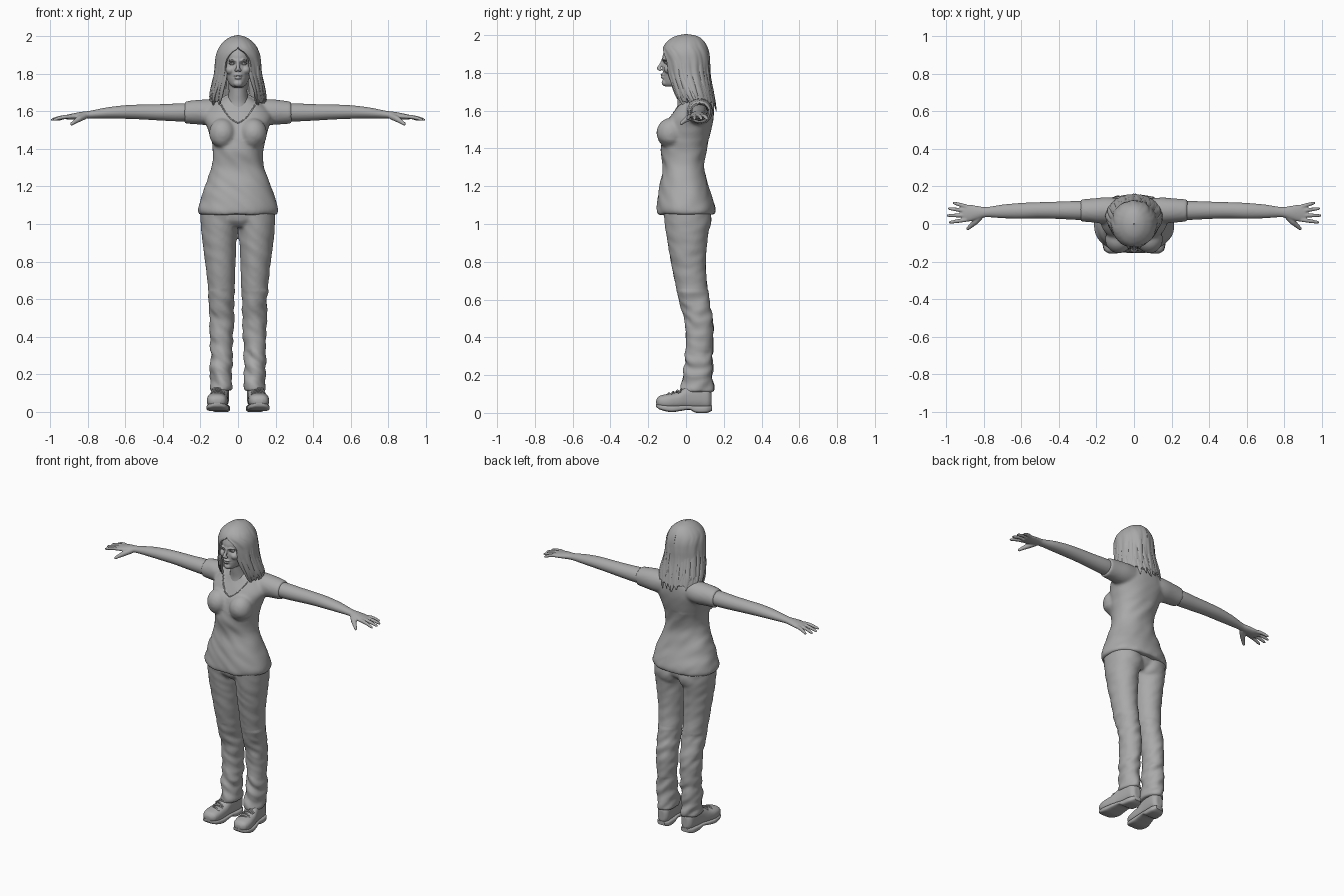
import bpy, bmesh, random
from math import sin, cos, pi, asin, exp
from mathutils import Vector, Matrix, noise
from mathutils.bvhtree import BVHTree

random.seed(4)
if "Cube" in bpy.data.objects:
    bpy.data.objects.remove(bpy.data.objects["Cube"])

GREY = bpy.data.materials.new("plain_grey")
GREY.use_nodes = True
GREY.diffuse_color = (.4, .4, .4, 1)
GREY.node_tree.nodes["Principled BSDF"].inputs["Base Color"].default_value = GREY.diffuse_color


def sample(keys, t):
    """Smooth interpolation of rows by their first value."""
    i = max([0] + [k for k in range(len(keys) - 1) if keys[k][0] <= t])
    row = lambda k: keys[min(max(k, 0), len(keys) - 1)]
    p, a, b, n = row(i - 1), row(i), row(i + 1), row(i + 2)
    h = b[0] - a[0]
    s = min(max((t - a[0]) / h, 0), 1)
    out = []
    for j in range(1, len(a)):
        ma = (b[j] - p[j]) / (b[0] - p[0]) * h
        mb = (n[j] - a[j]) / (n[0] - a[0]) * h
        d = b[j] - a[j]
        out.append(a[j] + s * (ma + s * (3 * d - 2 * ma - mb + s * (ma + mb - 2 * d))))
    return out


def skin(bm, rings):
    """Closed surface through rings of points."""
    rows = [[bm.verts.new(p) for p in r] for r in rings]
    n = len(rows[0])
    for r, q in zip(rows, rows[1:]):
        for i in range(n):
            bm.faces.new((r[i], r[(i + 1) % n], q[(i + 1) % n], q[i]))
    bm.faces.new(rows[0][::-1])
    bm.faces.new(rows[-1])


def loft(bm, axis, keys, steps=40, n=40, power=1.0):
    """Rows are: position, side centre, side radius, low edge, high edge."""
    rings = []
    for s in range(steps + 1):
        t = keys[0][0] + (keys[-1][0] - keys[0][0]) * s / steps
        c, r, lo, hi = sample(keys, t)
        ring = []
        for i in range(n):
            u, v = cos(2 * pi * i / n), sin(2 * pi * i / n)
            u, v = (abs(w) ** power * (1 if w > 0 else -1) for w in (u, v))
            a, b = c + r * u, (lo + hi) / 2 + (hi - lo) / 2 * v
            ring.append({"x": (t, a, b), "y": (a, t, b), "z": (a, b, t)}[axis])
        rings.append(ring)
    skin(bm, rings)


def tube(bm, pts, radii, flat=1.0, out=None, n=10):
    """Tapered tube; flat thins it along the out direction."""
    pts = [Vector(p) for p in pts]
    rings = []
    for i, p in enumerate(pts):
        d = (pts[min(i + 1, len(pts) - 1)] - pts[max(i - 1, 0)]).normalized()
        ref = out[i] if out else Vector((0.1, 0.3, 1) if abs(d.z) < .8 else (0, 1, 0))
        a = d.cross(ref).normalized()
        b = a.cross(d)
        rings.append([p + radii[i] * (a * cos(2 * pi * k / n) + b * flat * sin(2 * pi * k / n))
                      for k in range(n)])
    skin(bm, rings)


def ball(bm, at, size):
    m = Matrix.Translation(at) @ Matrix.Diagonal((*size, 1))
    bmesh.ops.create_uvsphere(bm, u_segments=24, v_segments=16, radius=1, matrix=m)


def mirror(bm):
    d = bmesh.ops.duplicate(bm, geom=bm.verts[:] + bm.edges[:] + bm.faces[:])["geom"]
    for v in (e for e in d if isinstance(e, bmesh.types.BMVert)):
        v.co.x *= -1


def finish(bm, name, voxel=0, smooth=0, shape=None, thick=0):
    """Make an object, fuse its pieces and apply a point rule."""
    bmesh.ops.recalc_face_normals(bm, faces=bm.faces)
    me = bpy.data.meshes.new(name)
    bm.to_mesh(me)
    bm.free()
    ob = bpy.data.objects.new(name, me)
    bpy.context.collection.objects.link(ob)
    bpy.ops.object.select_all(action="DESELECT")
    ob.select_set(True)
    bpy.context.view_layer.objects.active = ob
    if thick:
        m = ob.modifiers.new("thickness", "SOLIDIFY")
        m.thickness, m.offset = thick, 0
    if voxel:
        ob.modifiers.new("fuse", "REMESH").voxel_size = voxel
    if smooth:
        m = ob.modifiers.new("soften", "SMOOTH")
        m.factor, m.iterations = .5, smooth
    for m in list(ob.modifiers):
        bpy.ops.object.modifier_apply(modifier=m.name)
    if shape:
        moves = [shape(v.co, v.normal) for v in ob.data.vertices]
        for v, d in zip(ob.data.vertices, moves):
            v.co += d
    ob.data.materials.clear()
    ob.data.materials.append(GREY)
    bpy.ops.object.shade_smooth_by_angle(angle=.9)
    return ob


def folds(p, amount):
    return amount * noise.noise(Vector((p.x * 9, p.y * 9 + 5, p.z * 17 + p.x * 12)))


# Shirt: torso, bust and sleeves fused, with a recessed neck opening
def neck_z(x):
    return 1.538 + 9 * x * x + .25 * abs(x)


def shirt_shape(p, n):
    d = n * folds(p, .005 if p.z < 1.45 else .002)
    if p.y < .03 and p.z > neck_z(p.x) and abs(p.x) < .1:
        d -= n * .007
    return d


bm = bmesh.new()
loft(bm, "x", [(.06, .075, .06, 1.54, 1.665), (.15, .072, .07, 1.525, 1.665),
               (.22, .072, .064, 1.53, 1.66), (.285, .072, .058, 1.535, 1.652)])
ball(bm, (.082, -.08, 1.482), (.072, .076, .08))
mirror(bm)
loft(bm, "z", [(1.05, 0, .205, -.15, .152), (1.065, 0, .213, -.156, .158), (1.1, 0, .209, -.154, .152),
               (1.2, 0, .178, -.139, .12), (1.3, 0, .14, -.123, .097), (1.4, 0, .135, -.133, .11),
               (1.5, 0, .16, -.115, .135), (1.57, 0, .18, -.085, .147), (1.63, 0, .145, -.05, .147),
               (1.67, 0, .09, -.03, .135), (1.69, 0, .055, -.01, .11)], 70, 56, .9)
shirt = finish(bm, "shirt", .009, 5, shirt_shape)

# Raised trims laid on the shirt surface
tree = BVHTree.FromPolygons([v.co for v in shirt.data.vertices], [p.vertices[:] for p in shirt.data.polygons])
bm = bmesh.new()
line = []
for i in range(41):
    x = -.09 + .0045 * i
    hit = tree.ray_cast(Vector((x, -1, neck_z(x))), Vector((0, 1, 0)))[0]
    if hit:
        line.append(hit)
tube(bm, line, [.004] * len(line))
finish(bm, "neckline_trim")

# Trousers
bm = bmesh.new()
loft(bm, "z", [(.11, .088, .056, -.03, .143), (.13, .088, .06, -.028, .146), (.2, .09, .058, -.014, .14),
               (.3, .09, .06, -.004, .142), (.4, .088, .063, 0, .146), (.5, .088, .066, -.01, .14),
               (.6, .088, .069, -.038, .122), (.7, .09, .074, -.06, .11), (.8, .094, .081, -.08, .106),
               (.9, .098, .09, -.097, .112), (1, .1, .098, -.112, .125), (1.07, .1, .1, -.12, .13)], 70)
ball(bm, (.085, .06, 1.02), (.085, .075, .09))
mirror(bm)
loft(bm, "z", [(.985, 0, .17, -.08, .09), (1.02, 0, .19, -.11, .12), (1.1, 0, .19, -.12, .125)])
finish(bm, "trousers", .009, 3,
       lambda p, n: n * folds(p * 1.3, .012 if p.z < .32 else .008 if p.z < .65 else .003))

# Shoes: uppers, heeled soles and laces
bm = bmesh.new()
loft(bm, "y", [(-.158, .112, .02, .045, .07), (-.145, .112, .043, .03, .088), (-.1, .111, .055, .02, .1),
               (-.04, .105, .052, .02, .112), (.01, .098, .046, .02, .142), (.08, .09, .043, .02, .15),
               (.12, .087, .038, .02, .14), (.136, .086, .022, .035, .11)], power=.8)
mirror(bm)
finish(bm, "shoes", .006, 3)
bm = bmesh.new()
loft(bm, "y", [(-.158, .112, .02, .032, .048), (-.14, .112, .047, .018, .045), (-.08, .109, .059, .004, .04),
               (-.03, .104, .055, .01, .04), (.02, .096, .048, .016, .04), (.05, .092, .048, .001, .038),
               (.11, .088, .044, 0, .038), (.138, .086, .025, .012, .038)], power=.55)
mirror(bm)
finish(bm, "soles")
bm = bmesh.new()
for k in range(4):
    y, z, s = -.09 + .022 * k, .105 + .007 * k, (-1) ** k
    tube(bm, [(.106 + .034 * w, y + .008 * w * s, z - .016 * w * w) for w in (-1, -.5, 0, .5, 1)], [.0045] * 5)
mirror(bm)
finish(bm, "laces")

# Arms and hands
bm = bmesh.new()
loft(bm, "x", [(.2, .07, .048, 1.55, 1.642), (.3, .072, .05, 1.546, 1.642), (.4, .073, .046, 1.55, 1.638),
               (.5, .073, .043, 1.556, 1.636), (.6, .07, .042, 1.56, 1.632), (.7, .067, .036, 1.562, 1.62),
               (.79, .063, .027, 1.562, 1.602), (.84, .06, .037, 1.558, 1.596),
               (.88, .058, .045, 1.555, 1.588), (.915, .058, .04, 1.557, 1.58)], 60)
for base, tip, length in ((.092, .114, .965), (.07, .083, .991), (.046, .045, .997), (.023, .008, .986)):
    pts = [(.89 + (length - .89) * s, base + (tip - base) * s, 1.572 - .02 * s * s) for s in (0, .3, .6, .9, 1)]
    tube(bm, pts, [.0115, .011, .01, .008, .004])
tube(bm, [(.815, .045, 1.575), (.845, .012, 1.56), (.868, -.01, 1.545), (.886, -.026, 1.532), (.89, -.03, 1.528)],
     [.018, .017, .012, .009, .004])
mirror(bm)
finish(bm, "arms_and_hands", .0045, 2)

# Head and neck with a modelled face
def face_shape(p, n):
    d = Vector()
    if p.y < -.05:
        d.y += .013 * exp(-((abs(p.x) - .031) / .017) ** 2 - ((p.z - 1.853) / .012) ** 2)
        d.y += .004 * exp(-(p.x / .025) ** 2 - ((p.z - 1.784) / .003) ** 2)
    return d


bm = bmesh.new()
ball(bm, (.01, -.138, 1.818), (.009, .01, .008))
tube(bm, [(.012, -.122, 1.868), (.03, -.123, 1.873), (.05, -.108, 1.868)], [.005, .007, .004])
ball(bm, (.04, -.085, 1.82), (.027, .033, .026))
mirror(bm)
tube(bm, [(0, -.12, 1.875), (0, -.132, 1.845), (0, -.146, 1.823), (0, -.142, 1.814)], [.008, .009, .011, .007])
ball(bm, (0, -.123, 1.79), (.023, .013, .007))
ball(bm, (0, -.122, 1.778), (.019, .013, .008))
ball(bm, (0, -.112, 1.748), (.024, .017, .018))
loft(bm, "z", [(1.728, 0, .025, -.11, -.03), (1.74, 0, .042, -.119, .02), (1.77, 0, .059, -.122, .07),
               (1.81, 0, .069, -.123, .09), (1.86, 0, .075, -.123, .1), (1.9, 0, .077, -.122, .1),
               (1.95, 0, .066, -.095, .085), (1.98, 0, .03, -.04, .045)])
loft(bm, "z", [(1.58, 0, .085, -.055, .1), (1.64, 0, .062, -.045, .095), (1.69, 0, .05, -.05, .08),
               (1.77, 0, .052, -.06, .08)])
finish(bm, "head_and_neck", .004, 4, face_shape)
bm = bmesh.new()
ball(bm, (.031, -.102, 1.853), (.014, .012, .008))
tube(bm, [(.016, -.112, 1.852), (.03, -.116, 1.86), (.047, -.105, 1.854)], [.002, .003, .002])
mirror(bm)
finish(bm, "eyes")

# Hair: a parted shell around the face, with loose locks over it
ENVELOPE = [(1.5, .135, .02, .165), (1.62, .138, -.035, .155), (1.68, .142, -.065, .143), (1.74, .132, -.088, .13),
            (1.8, .121, -.107, .122), (1.86, .116, -.117, .12), (1.91, .108, -.12, .115), (1.95, .088, -.106, .1),
            (1.98, .056, -.072, .074), (1.993, .03, -.04, .045), (2, .002, -.002, .002)]
FACE_EDGE = [(1.5, .09), (1.7, .088), (1.8, .068), (1.87, .06), (1.91, .035), (1.935, .002), (2, 0)]


def hair_point(side, u, z, lift=1.0):
    r, lo, hi = sample(ENVELOPE, z)
    edge = asin(min(max(sample(FACE_EDGE, z)[0] / r, 0), .95))
    a = edge + u * (pi - edge)
    strand = lift + .035 * noise.noise(Vector((u * 14 + side * 3, z * 5, 0))) * min(1, (2 - z) * 15)
    return Vector((side * r * sin(a) * strand, (lo + hi) / 2 - (hi - lo) / 2 * cos(a) * strand, z))


bm = bmesh.new()
for side in (-1, 1):
    grid = []
    for j in range(61):
        u = j / 60
        length = .345 + .03 * noise.noise(Vector((u * 16, side, 2))) + .02 * u
        grid.append([bm.verts.new(hair_point(side, u, 2 - length * (k / 45) ** 1.5)) for k in range(46)])
    for g, h in zip(grid, grid[1:]):
        for k in range(45):
            bm.faces.new((g[k], g[k + 1], h[k + 1], h[k]))
bmesh.ops.remove_doubles(bm, verts=bm.verts, dist=.0004)
finish(bm, "hair_shell", thick=.012)

bm = bmesh.new()
for side in (-1, 1):
    for i in range(17):
        u, top = (i + random.random() * .7) / 17, random.uniform(1.82, 1.95)
        end, sway = random.uniform(1.59, 1.67), random.uniform(-.04, .04)
        pts, out = [], []
        for k in range(15):
            s = k / 14
            p = hair_point(side, min(1, max(0, u + sway * sin(4 * s))), top + (end - top) * s, .985 + .05 * s ** 3)
            pts.append(p)
            out.append(Vector((p.x, p.y, .01)))
        tube(bm, pts, [.003 + .015 * sin(pi * min(1, k / 14 + .02)) ** .7 for k in range(15)], .5, out)
finish(bm, "hair_locks")
